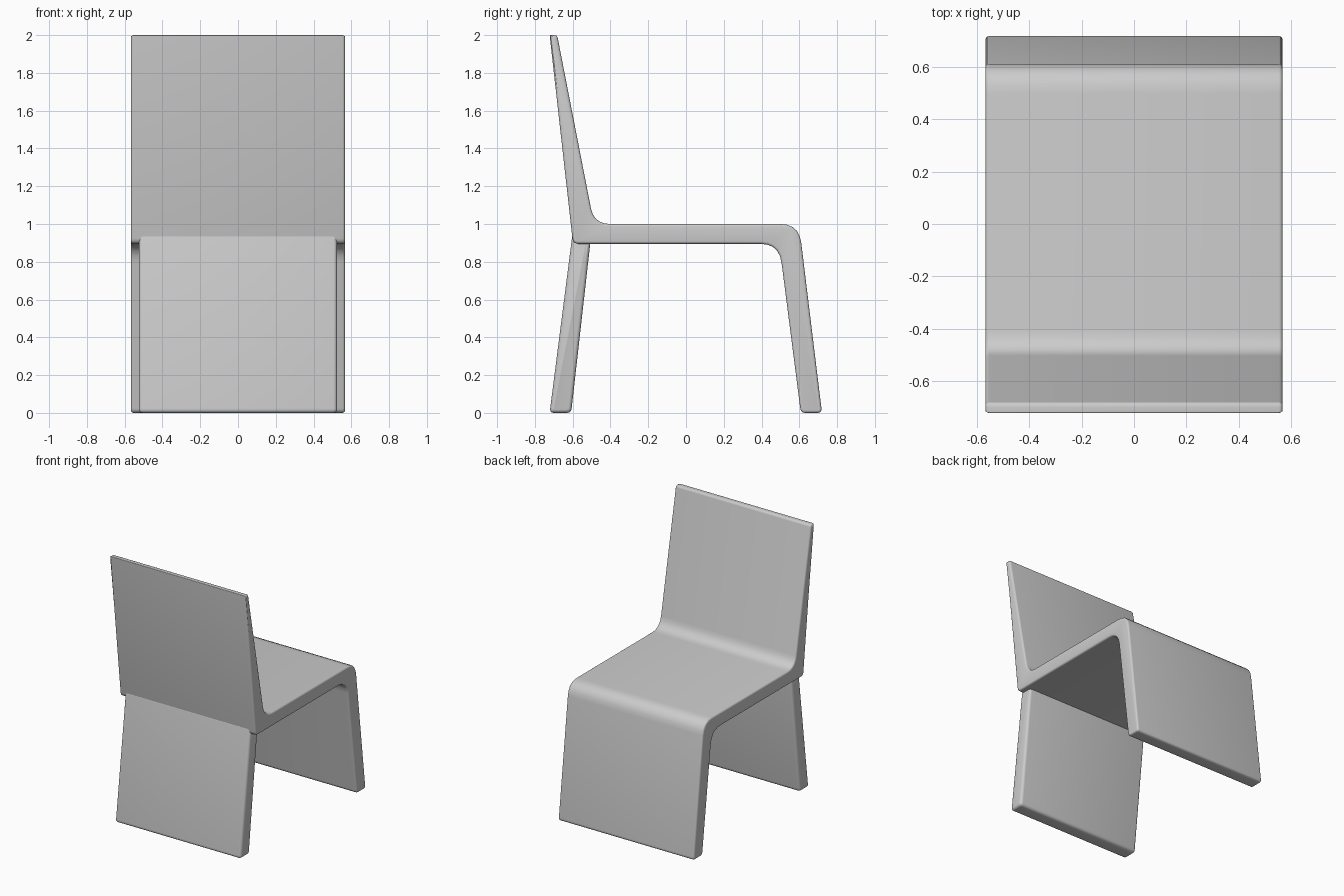
import bpy, bmesh, math
from mathutils import Vector

if "Cube" in bpy.data.objects:
    bpy.data.objects.remove(bpy.data.objects["Cube"])

grey = bpy.data.materials.new("plain_grey")
grey.diffuse_color = (0.6, 0.6, 0.6, 1)
grey.use_nodes = True
grey.node_tree.nodes["Principled BSDF"].inputs["Base Color"].default_value = grey.diffuse_color


def round_corners(corners, steps=5):
    """Replace each corner (y, z, cut) with a short curve."""
    pts = []
    for i, (y, z, cut) in enumerate(corners):
        p = Vector((y, z))
        a = (Vector(corners[i - 1][:2]) - p).normalized() * cut + p
        b = (Vector(corners[(i + 1) % len(corners)][:2]) - p).normalized() * cut + p
        for k in range(steps + 1):
            t = k / steps
            pts.append(a * (1 - t) ** 2 + p * 2 * t * (1 - t) + b * t * t)
    return pts


def inset(pts, d):
    """Move a clockwise outline inward by d."""
    out = []
    for i, p in enumerate(pts):
        e1 = (p - pts[i - 1]).normalized()
        e2 = (pts[(i + 1) % len(pts)] - p).normalized()
        n1, n2 = Vector((e1.y, -e1.x)), Vector((e2.y, -e2.x))
        n = (n1 + n2).normalized()
        out.append(p + n * d / max(n.dot(n1), 0.5))
    return out


def panel(name, corners, half_width, soft):
    """Extrude a side profile across x, with softened side edges."""
    outline = round_corners(corners)
    sections = []
    for k in range(5):
        t = k / 4 * math.pi / 2
        sections.append((half_width - soft * (1 - math.sin(t)), soft * (1 - math.cos(t))))
    # sections run from full outline outward to the inset side face
    sections = [(half_width - soft + soft * math.sin(k / 4 * math.pi / 2),
                 soft * (1 - math.cos(k / 4 * math.pi / 2))) for k in range(5)]
    rows = [(-x, d) for x, d in reversed(sections)] + sections
    bm = bmesh.new()
    rings = [[bm.verts.new((x, p.x, p.y)) for p in inset(outline, d)] for x, d in rows]
    n = len(outline)
    for r0, r1 in zip(rings, rings[1:]):
        for i in range(n):
            j = (i + 1) % n
            bm.faces.new((r0[i], r0[j], r1[j], r1[i]))
    bm.faces.new(rings[0])
    bm.faces.new(rings[-1][::-1])
    bmesh.ops.recalc_face_normals(bm, faces=bm.faces)
    mesh = bpy.data.meshes.new(name)
    bm.to_mesh(mesh)
    bm.free()
    mesh.materials.append(grey)
    ob = bpy.data.objects.new(name, mesh)
    bpy.context.collection.objects.link(ob)
    bpy.context.view_layer.objects.active = ob
    ob.select_set(True)
    bpy.ops.object.shade_smooth_by_angle(angle=math.radians(35))
    ob.select_set(False)


# Backrest, seat and front leg as one folded sheet
panel("seat_shell", [
    (-0.722, 2.0, 0.006), (-0.682, 2.0, 0.017), (-0.487, 1.0, 0.085),
    (0.598, 1.0, 0.10), (0.72, 0.0, 0.025), (0.608, 0.0, 0.025),
    (0.493, 0.895, 0.10), (-0.598, 0.895, 0.03),
], 0.567, 0.014)

# Rear leg panel, slightly narrower than the shell
panel("rear_leg", [
    (-0.602, 0.94, 0.01), (-0.502, 0.94, 0.01), (-0.608, 0.0, 0.025), (-0.722, 0.0, 0.025),
], 0.525, 0.02)
